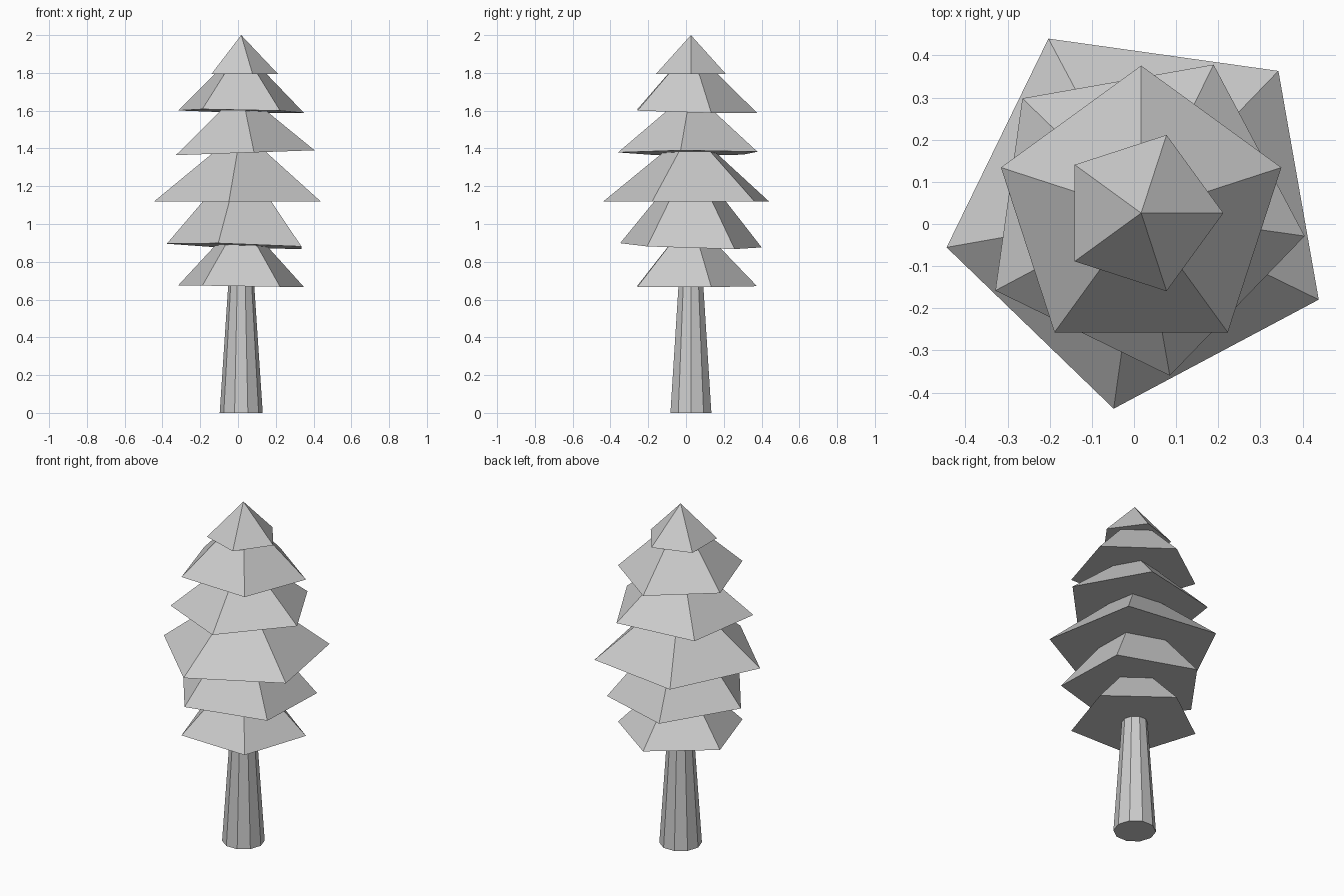
import bpy
import bmesh
from math import radians, cos, sin
from mathutils import Vector

cube = bpy.data.objects.get("Cube")
if cube:
    bpy.data.objects.remove(cube, do_unlink=True)

CX, CY = 0.017, 0.026

grey = bpy.data.materials.new("light grey")
grey.use_nodes = True
colour = (0.6, 0.6, 0.6, 1.0)
grey.diffuse_color = colour
grey.node_tree.nodes["Principled BSDF"].inputs["Base Color"].default_value = colour


def ring(bm, sides, radius, z, angle, tilt=(0, 0)):
    """Polygon of vertices, its plane leaning by tilt."""
    verts = []
    for i in range(sides):
        a = radians(angle + i * 360 / sides)
        x, y = CX + radius * cos(a), CY + radius * sin(a)
        verts.append(bm.verts.new((x, y, z + tilt[0] * x + tilt[1] * y)))
    return verts


def tapered(name, sides, angle, z0, r0, z1, r1, tilt=(0, 0)):
    """Flat-faced frustum, or a pyramid when r1 is zero."""
    bm = bmesh.new()
    base = ring(bm, sides, r0, z0, angle, tilt)
    bm.faces.new(base[::-1])
    if r1 > 0:
        top = ring(bm, sides, r1, z1, angle, tilt)
        bm.faces.new(top)
    else:
        top = [bm.verts.new(Vector((CX, CY, z1)))] * sides
    for i in range(sides):
        j = (i + 1) % sides
        corners = [base[i], base[j], top[j]]
        if r1 > 0:
            corners.append(top[i])
        bm.faces.new(corners)
    mesh = bpy.data.meshes.new(name)
    bm.to_mesh(mesh)
    bm.free()
    mesh.materials.append(grey)
    obj = bpy.data.objects.new(name, mesh)
    bpy.context.collection.objects.link(obj)
    return obj


# Trunk
tapered("trunk", 10, 0, 0, 0.114, 0.69, 0.068)

# Branch tiers, bottom to top: angle, base z, base radius, top z, top radius, tilt
tiers = [
    (90, 0.671, 0.35, 0.90, 0.13, (-0.015, 0)),
    (180, 0.885, 0.394, 1.13, 0.19, (-0.03, -0.03)),
    (-26, 1.119, 0.469, 1.39, 0.135, (0, 0)),
    (-8, 1.376, 0.392, 1.61, 0.115, (0.035, 0)),
    (90, 1.598, 0.35, 1.81, 0.13, (-0.02, -0.025)),
    (0, 1.794, 0.195, 2.0, 0, (0, 0)),
]
for n, (angle, z0, r0, z1, r1, tilt) in enumerate(tiers, 1):
    tapered(f"branch_tier_{n}", 5, angle, z0, r0, z1, r1, tilt)
